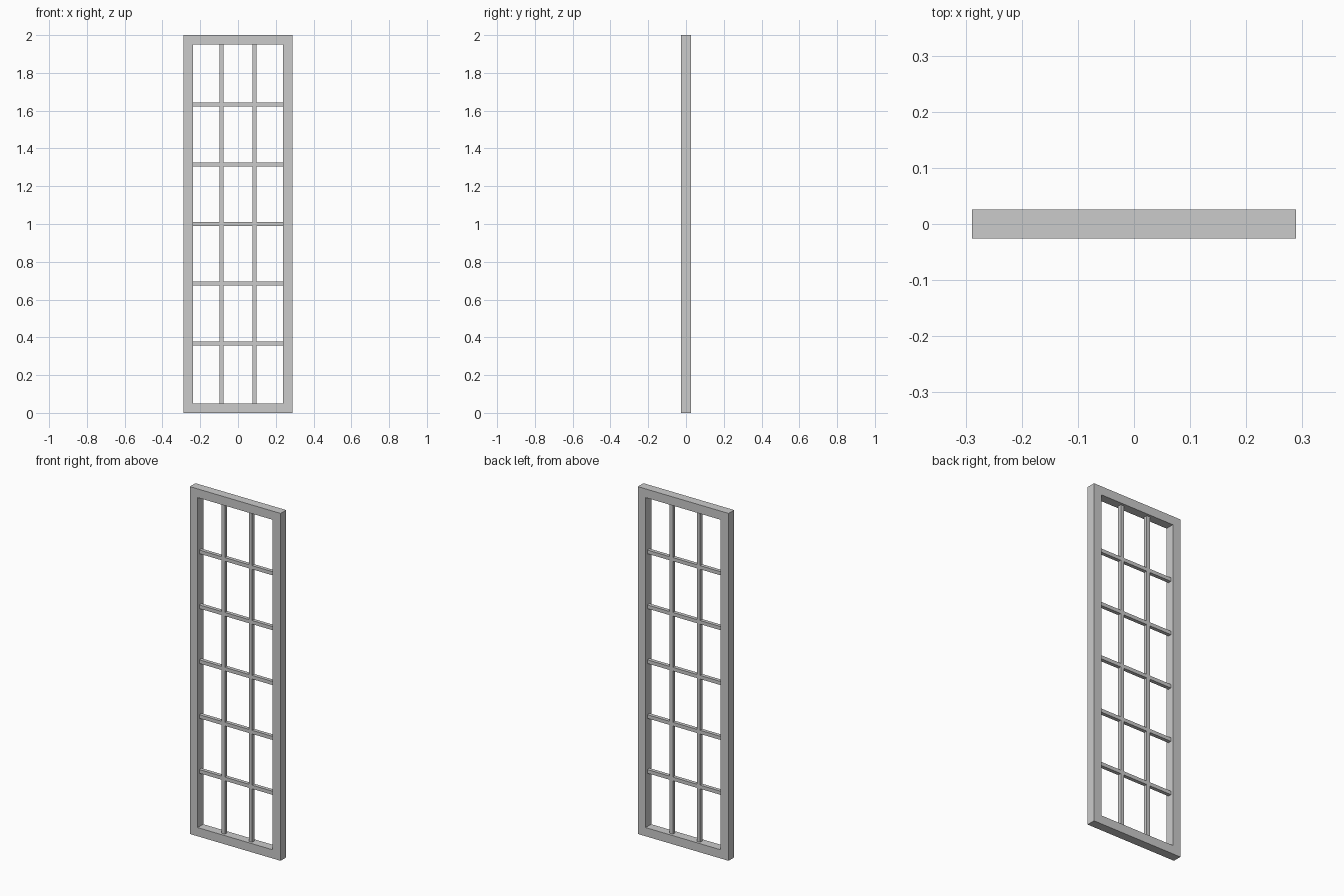
import bpy, bmesh

if "Cube" in bpy.data.objects:
    bpy.data.objects.remove(bpy.data.objects["Cube"])


def sheet(name, xs, zs, depth, pane_parity):
    """Flat grid in the XZ plane with open panes, thickened to depth."""
    bm = bmesh.new()
    v = [[bm.verts.new((x, 0, z)) for z in zs] for x in xs]
    for i in range(len(xs) - 1):
        for j in range(len(zs) - 1):
            if i % 2 == pane_parity and j % 2 == pane_parity:
                continue
            bm.faces.new((v[i][j], v[i + 1][j], v[i + 1][j + 1], v[i][j + 1]))
    loose = [p for p in bm.verts if not p.link_faces]
    bmesh.ops.delete(bm, geom=loose, context='VERTS')
    mesh = bpy.data.meshes.new(name)
    bm.to_mesh(mesh)
    bm.free()
    obj = bpy.data.objects.new(name, mesh)
    bpy.context.collection.objects.link(obj)
    mod = obj.modifiers.new("thickness", 'SOLIDIFY')
    mod.thickness = depth
    mod.offset = 0
    return obj


def bar_edges(start, end, centres, width):
    """Grid lines on both sides of every bar, plus the outer ends."""
    return [start] + [c + s * width / 2 for c in centres for s in (-1, 1)] + [end]


W, H, RAIL, BAR = 0.289, 2.0, 0.05, 0.021
IN = W - RAIL

# Outer frame
sheet("window_frame", [-W, -IN, IN, W], [0, RAIL, H - RAIL, H], 0.051, 1)

# Recessed glazing bars: two uprights, five crossbars
xs = bar_edges(-IN, IN, [-0.087, 0.087], BAR)
zs = bar_edges(RAIL, H - RAIL, [1 + 0.316 * k for k in range(-2, 3)], BAR)
sheet("glazing_bars", xs, zs, 0.021, 0)
